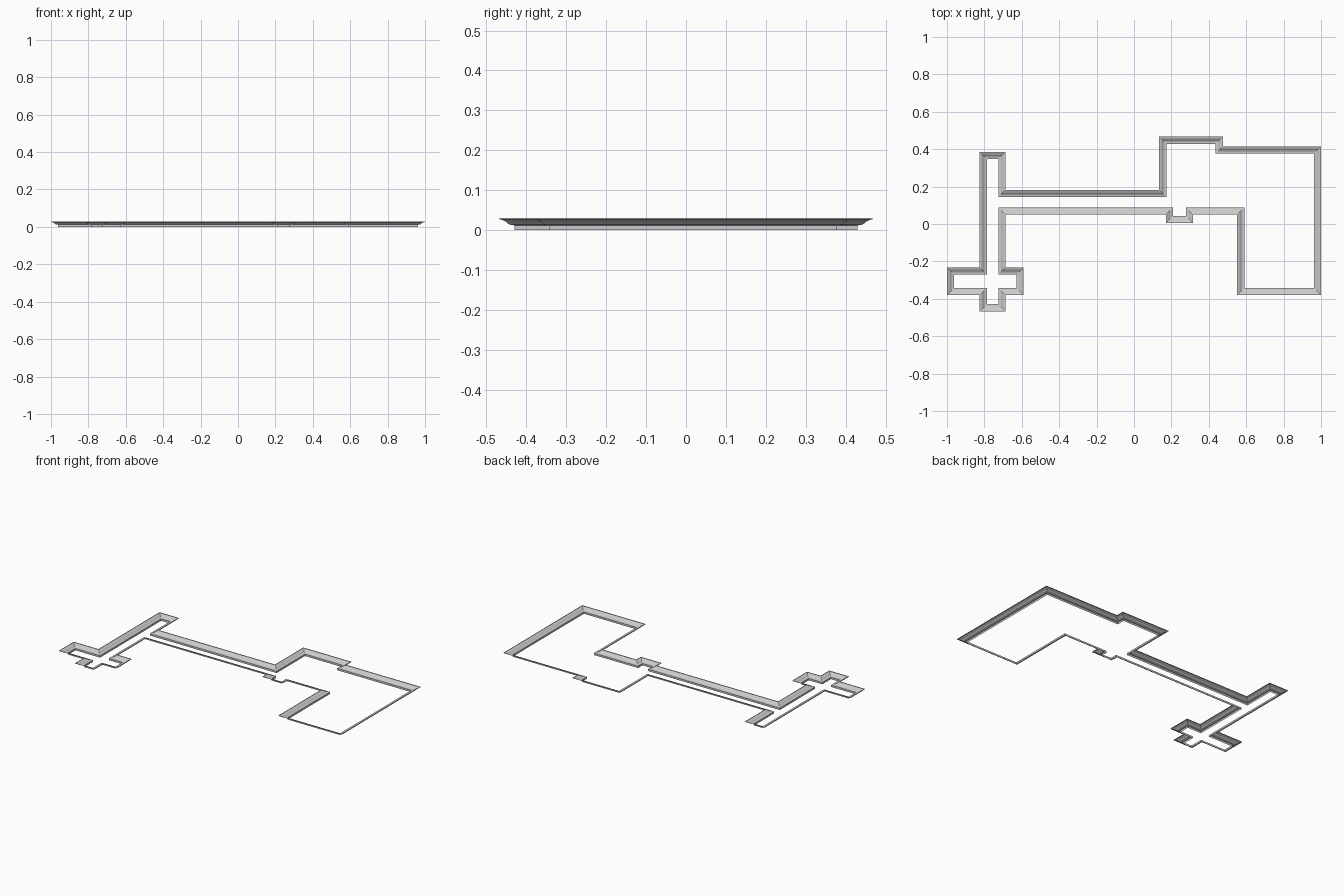
import bpy, bmesh
from mathutils import Vector

if "Cube" in bpy.data.objects:
    bpy.data.objects.remove(bpy.data.objects["Cube"])

# Floor-plan outline of the upper outer lip, clockwise; right-angle corners only
outline = [(-0.825, 0.385), (-0.687, 0.385), (-0.687, 0.182), (0.135, 0.182),
           (0.135, 0.467), (0.475, 0.467), (0.475, 0.415), (1, 0.415),
           (1, -0.38), (0.552, -0.38), (0.552, 0.05), (0.316, 0.05),
           (0.316, 0.005), (0.17, 0.005), (0.17, 0.05), (-0.687, 0.05),
           (-0.687, -0.232), (-0.59, -0.232), (-0.59, -0.38), (-0.687, -0.38),
           (-0.687, -0.467), (-0.825, -0.467), (-0.825, -0.38), (-1, -0.38),
           (-1, -0.232), (-0.825, -0.232)]

# Moulding section: (inset from outline, height), flaring outward to the top
section = [(0, 0.03), (0, 0.027), (0.006, 0.026), (0.016, 0.021), (0.023, 0.015),
           (0.029, 0.013), (0.038, 0.012), (0.038, 0)]


def inset(points, d):
    """Mitred inward offset of a clockwise right-angled outline."""
    out = []
    for i, p in enumerate(points):
        p = Vector(p)
        a = (p - Vector(points[i - 1])).normalized()
        b = (Vector(points[(i + 1) % len(points)]) - p).normalized()
        out.append(p + d * (Vector((a.y, -a.x)) + Vector((b.y, -b.x))))
    return out


# Sweep the section around the outline
bm = bmesh.new()
rings = [[bm.verts.new((p.x, p.y, z)) for p in inset(outline, d)] for d, z in section]
n = len(outline)
for top, low in zip(rings, rings[1:]):
    for i in range(n):
        j = (i + 1) % n
        bm.faces.new((top[i], top[j], low[j], low[i]))
mesh = bpy.data.meshes.new("cornice_moulding")
bm.to_mesh(mesh)
bm.free()
cornice = bpy.data.objects.new("cornice_moulding", mesh)
bpy.context.collection.objects.link(cornice)
